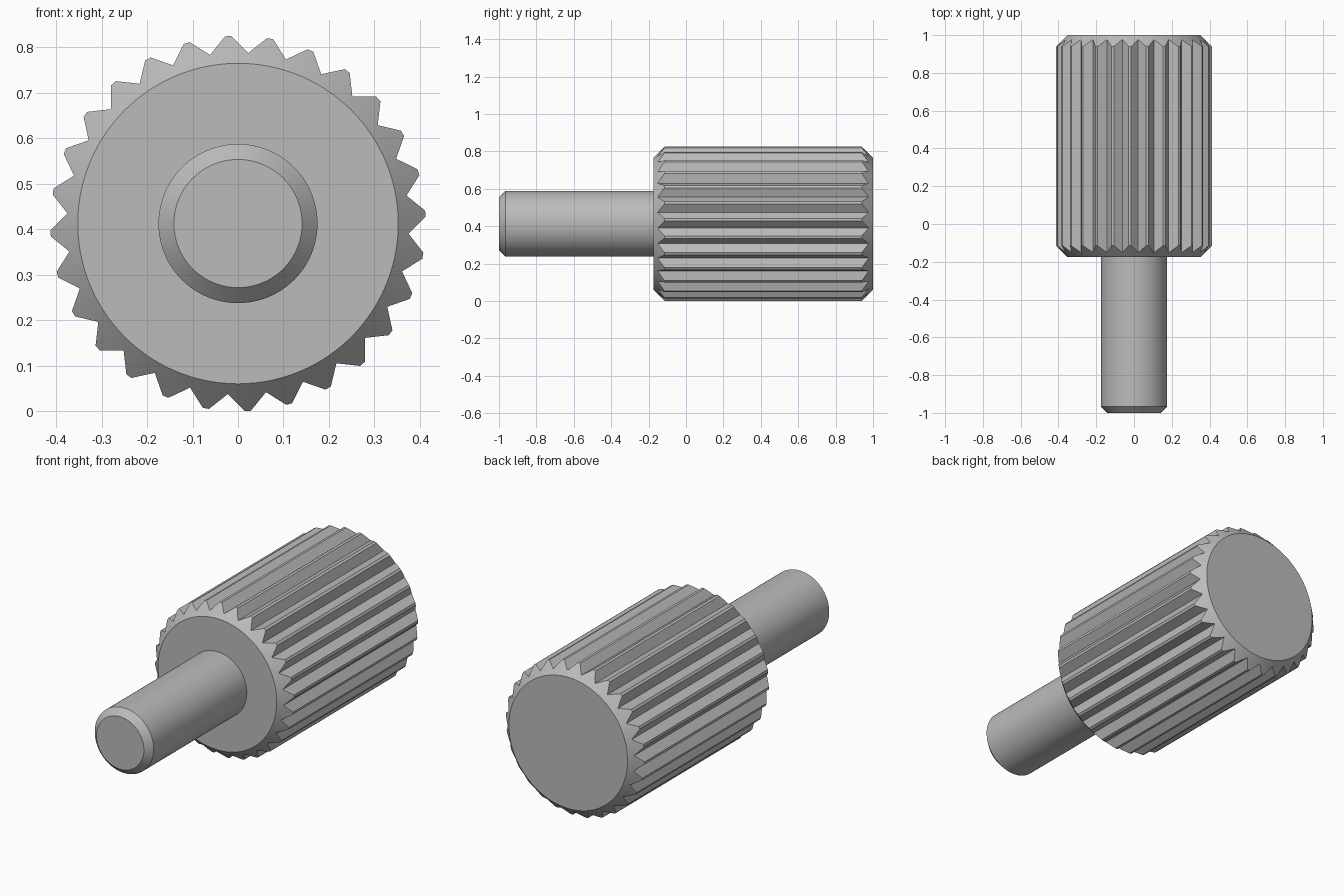
import bpy
import bmesh
from math import cos, sin, pi, radians
from mathutils import Vector

default = bpy.data.objects.get("Cube")
if default:
    bpy.data.objects.remove(default, do_unlink=True)

steel = bpy.data.materials.new("grey_steel")
steel.use_nodes = True
grey = (0.5, 0.5, 0.5, 1)
steel.diffuse_color = grey
steel.node_tree.nodes["Principled BSDF"].inputs["Base Color"].default_value = grey

AXIS_Z = 0.4125


def loft(name, rings):
    """Skin equal-sized rings of (x, y, z) points and cap both ends."""
    bm = bmesh.new()
    loops = [[bm.verts.new(p) for p in ring] for ring in rings]
    n = len(loops[0])
    for a, b in zip(loops, loops[1:]):
        for i in range(n):
            j = (i + 1) % n
            bm.faces.new((a[i], a[j], b[j], b[i]))
    bm.faces.new(loops[0])
    bm.faces.new(loops[-1])
    bmesh.ops.recalc_face_normals(bm, faces=bm.faces)
    mesh = bpy.data.meshes.new(name)
    bm.to_mesh(mesh)
    bm.free()
    mesh.materials.append(steel)
    obj = bpy.data.objects.new(name, mesh)
    bpy.context.collection.objects.link(obj)
    bpy.ops.object.select_all(action="DESELECT")
    obj.select_set(True)
    bpy.context.view_layer.objects.active = obj
    bpy.ops.object.shade_smooth_by_angle(angle=radians(30))
    return obj


def polar(r, a):
    return Vector((r * cos(a), r * sin(a)))


# Serrated head: blunt teeth cut off by a 45 degree cone at both ends
TEETH = 28
ROOT, TIP, CAP = 0.376, 0.4128, 0.3525
FRONT, BACK = -0.175, 1.0
STEPS = 4
pitch = 2 * pi / TEETH
half_tip = radians(0.95)

outline = []
for k in range(TEETH):
    mid = radians(3) + k * pitch
    valley, next_valley = polar(ROOT, mid - pitch / 2), polar(ROOT, mid + pitch / 2)
    tip_a, tip_b = polar(TIP, mid - half_tip), polar(TIP, mid + half_tip)
    outline += [valley.lerp(tip_a, s / STEPS) for s in range(STEPS + 1)]
    outline += [tip_b.lerp(next_valley, s / STEPS) for s in range(STEPS)]


def cap_ring(y):
    return [(p.x * CAP / p.length, y, AXIS_Z + p.y * CAP / p.length) for p in outline]


def cone_ring(y, direction):
    return [(p.x, y + direction * (p.length - CAP), AXIS_Z + p.y) for p in outline]


loft("serrated_head", [cap_ring(FRONT), cone_ring(FRONT, 1),
                       cone_ring(BACK, -1), cap_ring(BACK)])


# Plain shaft with a chamfered front end
def circle(r, y, n=96):
    points = [polar(r, 2 * pi * i / n) for i in range(n)]
    return [(p.x, y, AXIS_Z + p.y) for p in points]


loft("shaft", [circle(0.141, -1), circle(0.175, -0.966), circle(0.175, FRONT + 0.01)])
